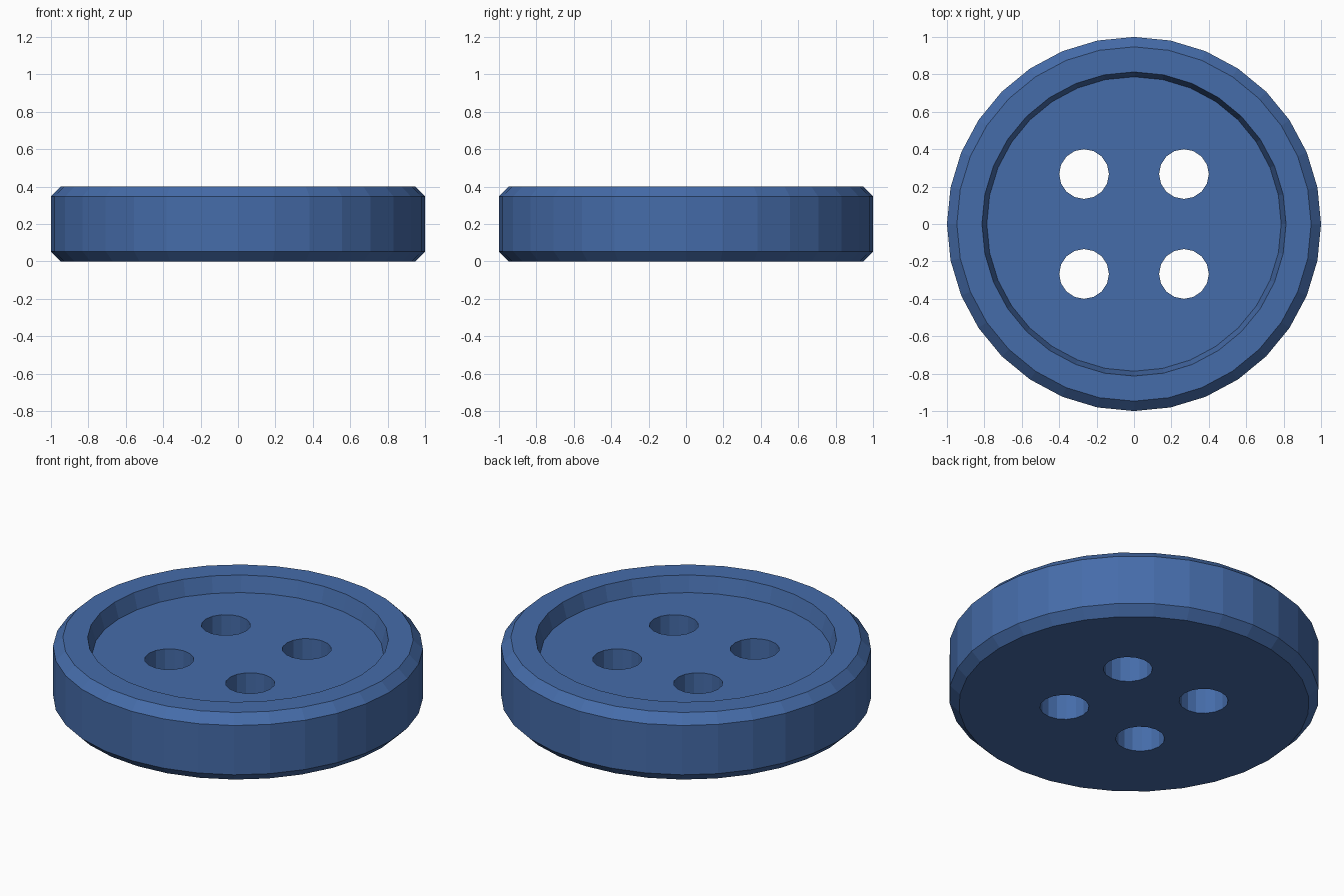
import bpy, bmesh, math

if "Cube" in bpy.data.objects:
    bpy.data.objects.remove(bpy.data.objects["Cube"])


def lathe(name, profile, sides):
    """Closed solid turned around z from (radius, height) points."""
    bm = bmesh.new()
    rings = []
    for r, z in profile:
        rings.append([bm.verts.new((r * math.cos(2 * math.pi * i / sides),
                                    r * math.sin(2 * math.pi * i / sides), z))
                      for i in range(sides)])
    for a, b in zip(rings, rings[1:]):
        for i in range(sides):
            j = (i + 1) % sides
            bm.faces.new((a[i], a[j], b[j], b[i]))
    bm.faces.new(rings[0][::-1])
    bm.faces.new(rings[-1])
    bmesh.ops.recalc_face_normals(bm, faces=bm.faces[:])
    mesh = bpy.data.meshes.new(name)
    bm.to_mesh(mesh)
    bm.free()
    obj = bpy.data.objects.new(name, mesh)
    bpy.context.collection.objects.link(obj)
    return obj


# Button body: chamfered disc with a shallow dished top
body = lathe("button_body", [
    (0.947, 0.0), (1.0, 0.053), (1.0, 0.347), (0.947, 0.4),
    (0.813, 0.4), (0.787, 0.307)], 32)

# Four thread holes
for x in (-0.267, 0.267):
    for y in (-0.267, 0.267):
        hole = lathe("hole_cutter", [(0.133, -0.2), (0.133, 0.6)], 16)
        hole.location = (x, y, 0)
        hole.hide_render = True
        hole.hide_set(True)
        cut = body.modifiers.new("thread_hole", 'BOOLEAN')
        cut.operation = 'DIFFERENCE'
        cut.solver = 'EXACT'
        cut.object = hole

# Blue plastic
blue = bpy.data.materials.new("blue_plastic")
blue.diffuse_color = (0.06, 0.15, 0.40, 1)
blue.use_nodes = True
blue.node_tree.nodes["Principled BSDF"].inputs["Base Color"].default_value = blue.diffuse_color
body.data.materials.append(blue)
